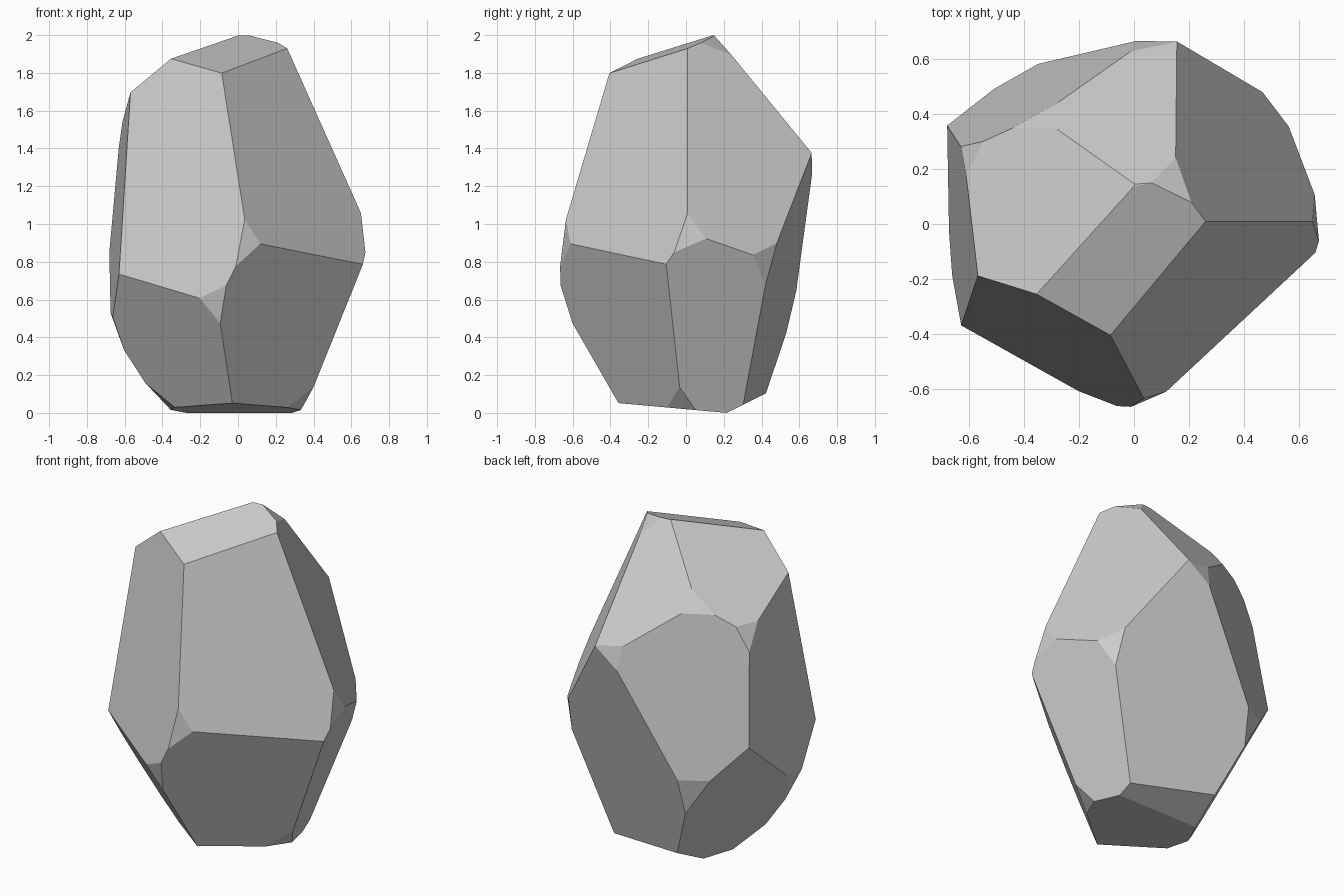
import bpy, bmesh
from mathutils import Vector

# Main facets: outward normal and distance from the origin
FACETS = [
    (-.435, -.880, .193, .742),   # front left, upper
    (.681, -.666, .305, .761),    # front right, upper
    (-.533, -.695, -.481, .238),  # front left, lower
    (.609, -.723, -.324, .2225),  # front right, lower
    (.820, .440, .367, .927),     # right back, upper
    (.908, .228, -.340, .308),    # right back, lower
    (-.064, .773, .632, 1.376),   # back slope
    (.194, .951, -.241, .331),    # back, lower
    (-.483, .861, .163, .777),    # back left
    (-.814, .363, -.454, .298),   # back left, lower
    (-.993, -.082, .078, .7135),  # left side
    (-.565, .267, .780, 1.597),   # top left slope
    (.068, -.352, .933, 1.818),   # top
    (0, -.090, -.996, -.0225),    # base
    (0, .447, -.894, .094),       # base, back bevel
]
# Small chips knocked off the corners
CHIPS = [
    (.425, .465, .776, 1.649),
    (.356, -.933, .050, .657),
    (-.239, -.936, -.256, .4625),
    (-.943, -.020, -.334, .459),
    (-.647, -.154, -.745, .209),
    (.995, .050, .095, .749),
    (.765, .636, -.107, .568),
    (.677, -.376, -.632, .195),
    (-.162, .957, .238, .939),
    (-.489, .857, -.166, .5635),
    (-.825, .383, .416, 1.213),
    (-.401, .711, .577, 1.354),
]


def slice_off(bm, nx, ny, nz, d):
    """Cut away everything beyond the plane and cap the opening."""
    n = Vector((nx, ny, nz))
    co = n * (d / n.length_squared)
    cut = bmesh.ops.bisect_plane(
        bm, geom=bm.verts[:] + bm.edges[:] + bm.faces[:], dist=1e-5,
        plane_co=co, plane_no=n.normalized(), clear_outer=True)
    rim = [e for e in bm.edges if e.is_boundary]
    if rim:
        bmesh.ops.edgeloop_fill(bm, edges=rim)


# Rough block, cut facet by facet into the boulder
bm = bmesh.new()
bmesh.ops.create_cube(bm, size=4)
for plane in FACETS + CHIPS:
    slice_off(bm, *plane)
bmesh.ops.remove_doubles(bm, verts=bm.verts[:], dist=0.002)
bmesh.ops.recalc_face_normals(bm, faces=bm.faces[:])

# Rest it on the ground
low = min(v.co.z for v in bm.verts)
bmesh.ops.translate(bm, verts=bm.verts[:], vec=(0, 0, -low))

mesh = bpy.data.meshes.new("boulder")
bm.to_mesh(mesh)
bm.free()
boulder = bpy.data.objects.new("boulder", mesh)
bpy.context.collection.objects.link(boulder)
